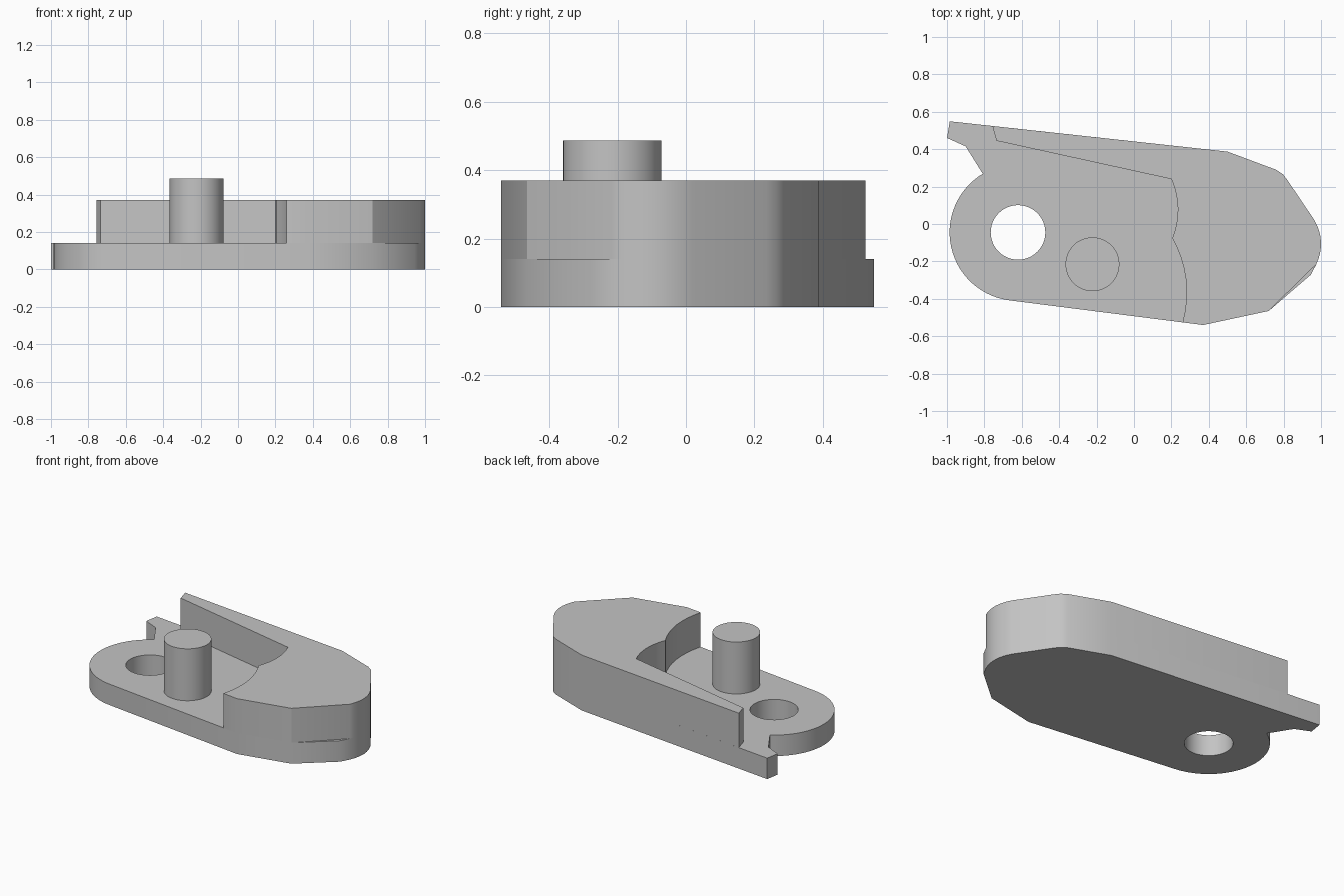
import bpy, bmesh
from math import sin, cos, radians
from mathutils import Vector

cube = bpy.data.objects.get("Cube")
if cube:
    bpy.data.objects.remove(cube)

grey = bpy.data.materials.new("plain grey")
grey.use_nodes = True
colour = (0.55, 0.55, 0.55, 1)
grey.diffuse_color = colour
grey.node_tree.nodes["Principled BSDF"].inputs["Base Color"].default_value = colour

PLATE_TOP, BODY_TOP, PIN_TOP = 0.14, 0.37, 0.487
HOLE = (-0.62, -0.045)
PIN = (-0.222, -0.215)


def arc(centre, radius, start, end, steps):
    """Points along a circular arc, angles in degrees."""
    angles = [radians(start + (end - start) * i / steps) for i in range(steps + 1)]
    return [(centre[0] + radius * cos(a), centre[1] + radius * sin(a)) for a in angles]


def bow(a, b, sag, steps=8):
    """Shallow curve from a to b, bulging to the left of travel by sag."""
    a, b = Vector(a), Vector(b)
    d = (b - a).normalized()
    side = Vector((-d.y, d.x))
    return [tuple(a.lerp(b, i / steps) + side * sag * 4 * (i / steps) * (1 - i / steps))
            for i in range(steps + 1)]


def prism(name, outline, low, high):
    """Extrude a closed outline between two heights."""
    bm = bmesh.new()
    face = bm.faces.new([bm.verts.new((x, y, low)) for x, y in outline])
    new = bmesh.ops.extrude_face_region(bm, geom=[face])["geom"]
    top = [v for v in new if isinstance(v, bmesh.types.BMVert)]
    bmesh.ops.translate(bm, vec=(0, 0, high - low), verts=top)
    bmesh.ops.recalc_face_normals(bm, faces=bm.faces)
    mesh = bpy.data.meshes.new(name)
    bm.to_mesh(mesh)
    bm.free()
    mesh.materials.append(grey)
    obj = bpy.data.objects.new(name, mesh)
    bpy.context.collection.objects.link(obj)
    return obj


def activate(obj):
    bpy.ops.object.select_all(action='DESELECT')
    obj.select_set(True)
    bpy.context.view_layer.objects.active = obj


# Shared outline of the nose and the long back wall
front_corners = [(0.37, -0.54), (0.72, -0.465)]
nose = bow((0.975, -0.215), (0.965, 0.02), -0.03)
shoulder = [(0.82, 0.235), (0.797, 0.265), (0.76, 0.29), (0.5, 0.387)]

# Base plate with rounded end and small rear hook
hook = [(-0.985, 0.549), (-1.0, 0.46), (-0.9, 0.415)]
plate = prism("base_plate",
              arc(HOLE, 0.366, 121, 263, 28) + front_corners + [(0.945, -0.272)]
              + nose + shoulder + hook, 0, PLATE_TOP)

# Round through hole
cutter = prism("hole_cutter", arc(HOLE, 0.146, 0, 352.5, 47), -0.1, 0.3)
cutter.hide_render = True
activate(plate)
cut = plate.modifiers.new("hole", 'BOOLEAN')
cut.operation = 'DIFFERENCE'
cut.solver = 'EXACT'
cut.object = cutter
bpy.ops.object.modifier_apply(modifier=cut.name)
bpy.data.objects.remove(cutter)

# Raised body: back wall, two scooped inner curves, nose
wall = [(-0.757, 0.524), (-0.735, 0.445)]
scoop = bow((0.2, 0.24), (0.205, -0.075), 0.032) + bow((0.205, -0.075), (0.26, -0.526), 0.045)[1:]
body = prism("raised_body", front_corners + nose + shoulder + wall + scoop,
             PLATE_TOP, BODY_TOP)

# Upright pin
pin = prism("pin", arc(PIN, 0.144, 0, 352.5, 47), PLATE_TOP, PIN_TOP)

for obj in (plate, body, pin):
    activate(obj)
    bpy.ops.object.shade_smooth_by_angle(angle=radians(30))
